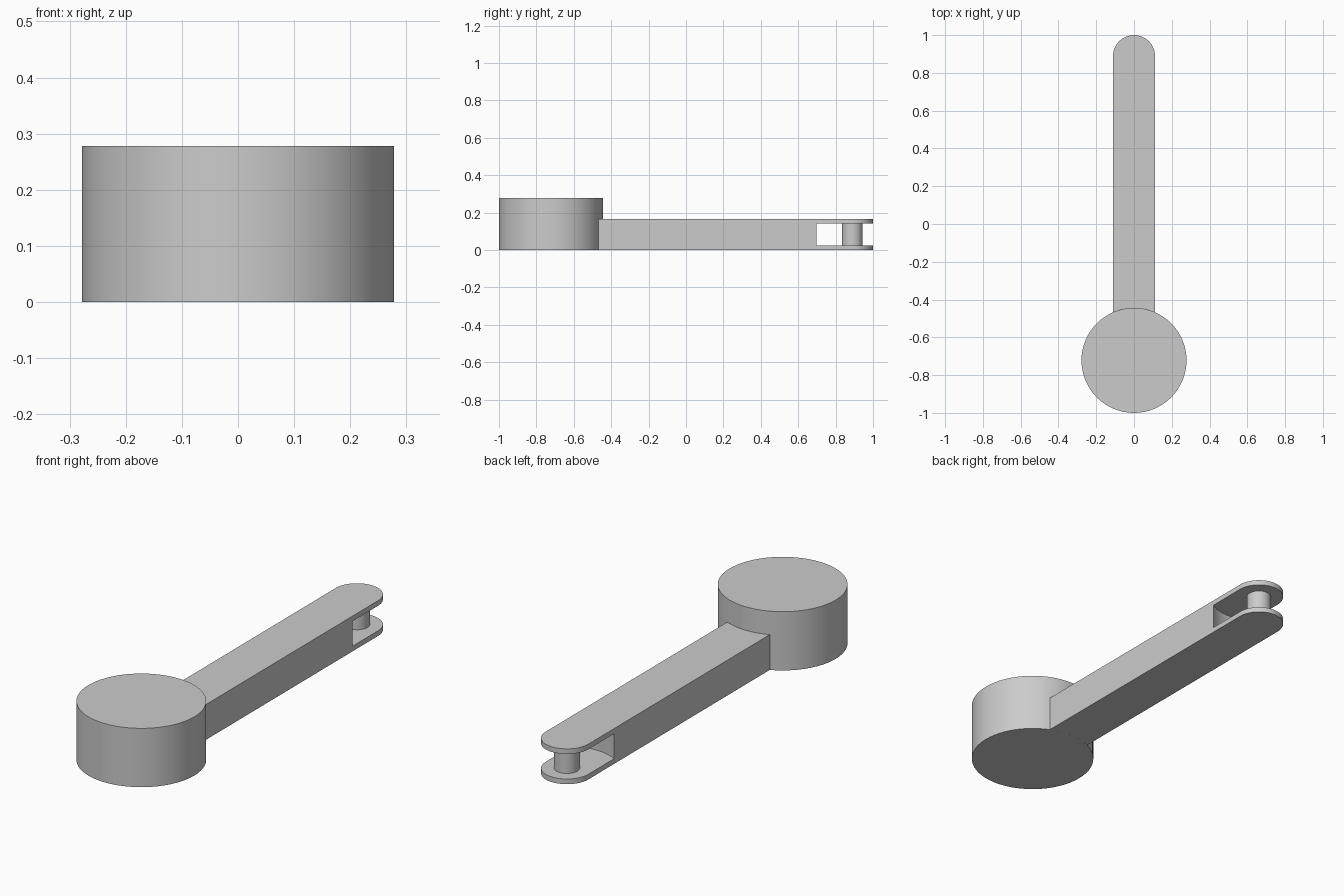
import bpy, bmesh
from math import asin, cos, sin, pi

if "Cube" in bpy.data.objects:
    bpy.data.objects.remove(bpy.data.objects["Cube"], do_unlink=True)

HEAD_Y, HEAD_R, HEAD_H = -0.722, 0.278, 0.278
PIN_Y, PIN_R = 0.889, 0.055
ARM_R, ARM_H = 0.111, 0.167
PLATE, SLOT_R = 0.0245, 0.222

grey = bpy.data.materials.new("plain grey")
grey.use_nodes = True
colour = (0.6, 0.6, 0.6, 1)
grey.diffuse_color = colour
grey.node_tree.nodes["Principled BSDF"].inputs["Base Color"].default_value = colour


def arc(y, radius, start, end, steps):
    """Points on a circle centred on x = 0."""
    angles = [start + (end - start) * i / steps for i in range(steps + 1)]
    return [(radius * cos(a), y + radius * sin(a)) for a in angles]


def extrude(name, outline, z0, z1):
    """Solid with a flat outline, raised from z0 to z1."""
    bm = bmesh.new()
    face = bm.faces.new([bm.verts.new((x, y, z0)) for x, y in outline])
    raised = bmesh.ops.extrude_face_region(bm, geom=[face])["geom"]
    verts = [v for v in raised if isinstance(v, bmesh.types.BMVert)]
    bmesh.ops.translate(bm, verts=verts, vec=(0, 0, z1 - z0))
    bmesh.ops.recalc_face_normals(bm, faces=bm.faces)
    mesh = bpy.data.meshes.new(name)
    bm.to_mesh(mesh)
    bm.free()
    mesh.materials.append(grey)
    obj = bpy.data.objects.new(name, mesh)
    bpy.context.collection.objects.link(obj)
    return obj


def select(obj):
    bpy.ops.object.select_all(action="DESELECT")
    obj.select_set(True)
    bpy.context.view_layer.objects.active = obj


def disc(name, y, radius, z0, z1, steps=64):
    return extrude(name, arc(y, radius, 0, 2 * pi, steps)[:-1], z0, z1)


# Round head and the pin between the fork plates
head = disc("round_head", HEAD_Y, HEAD_R, 0, HEAD_H)
pin = disc("fork_pin", PIN_Y, PIN_R, PLATE, ARM_H - PLATE, 48)

# Arm: hugs the head at one end, rounded at the other
spread = asin(ARM_R / HEAD_R)
outline = arc(HEAD_Y, HEAD_R, pi / 2 + spread, pi / 2 - spread, 12)
outline += arc(PIN_Y, ARM_R, 0, pi, 32)
arm = extrude("forked_arm", outline, 0, ARM_H)

# Round slot that opens the fork around the pin
cutter = disc("slot_cutter", PIN_Y, SLOT_R, PLATE, ARM_H - PLATE, 96)
cutter.hide_render = True
cut = arm.modifiers.new("slot", "BOOLEAN")
cut.operation, cut.solver, cut.object = "DIFFERENCE", "EXACT", cutter
select(arm)
bpy.ops.object.modifier_apply(modifier=cut.name)
bpy.data.objects.remove(cutter, do_unlink=True)

for obj in (head, pin, arm):
    select(obj)
    bpy.ops.object.shade_smooth_by_angle()
